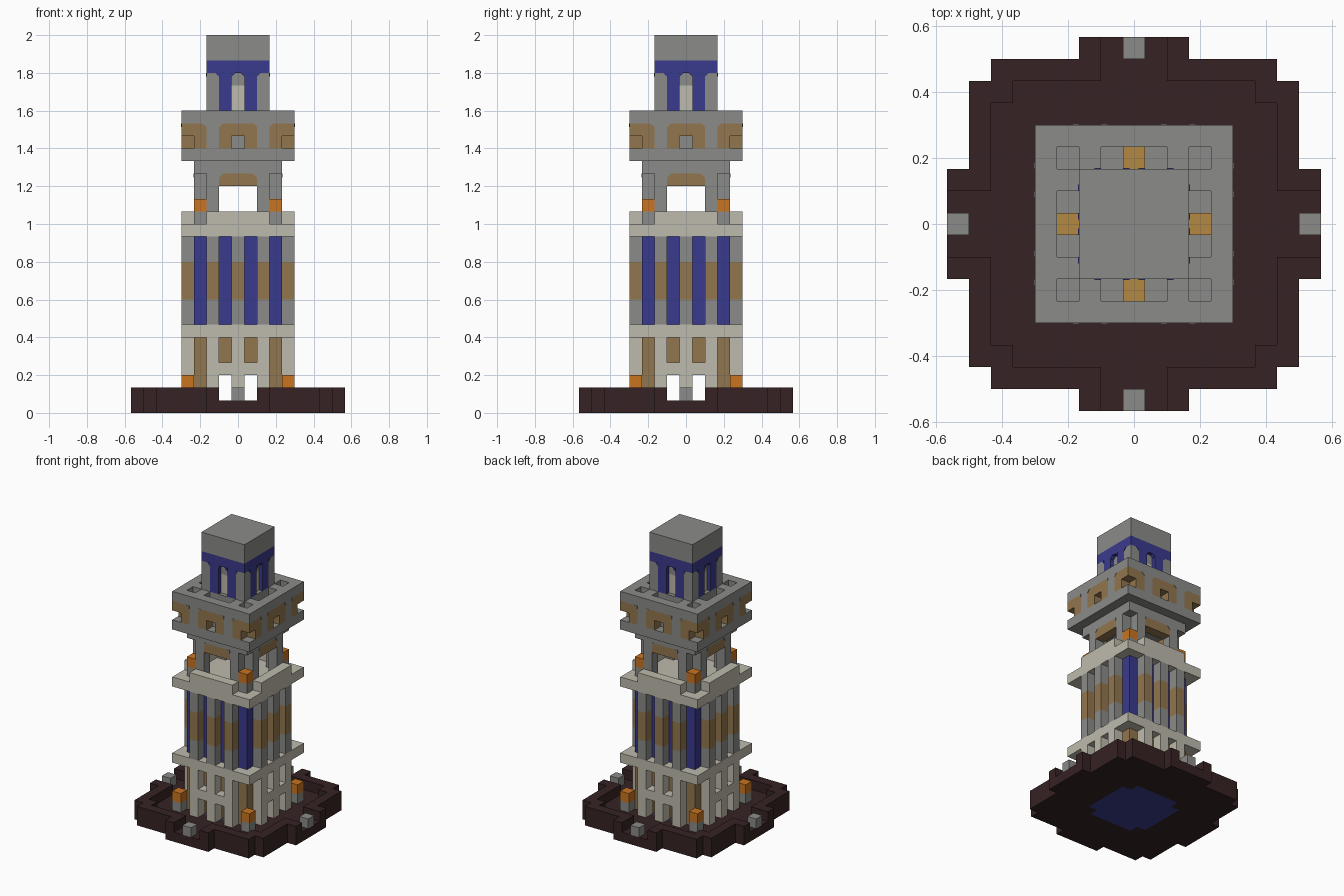
import bpy
import bmesh
import math
from mathutils import Matrix, Vector

default = bpy.data.objects.get("Cube")
if default:
    bpy.data.objects.remove(default, do_unlink=True)

CELL = 1 / 15  # side of one building block


def linear(channel):
    c = channel / 255
    return c / 12.92 if c < 0.04 else ((c + 0.055) / 1.055) ** 2.4


def material(name, hex_code):
    colour = [linear(c) for c in bytes.fromhex(hex_code)] + [1]
    mat = bpy.data.materials.new(name)
    mat.use_nodes = True
    mat.diffuse_color = colour
    bsdf = mat.node_tree.nodes["Principled BSDF"]
    bsdf.inputs["Base Color"].default_value = colour
    bsdf.inputs["Roughness"].default_value = 0.9
    return mat


STONE = material("grey stone", "8B8B89")
CREAM = material("cream stone", "BEBAAC")
BROWN = material("brown wood", "92764E")
BLUE = material("deep blue", "3A3A8E")
ORANGE = material("lantern orange", "C87420")
TAN = material("tan lamp", "B28842")
DARK = material("dark brick", "362223")


def extrude(bm, points, to_3d, depth):
    """Extrude a flat outline along a depth vector."""
    face = bm.faces.new([bm.verts.new(to_3d(a, b)) for a, b in points])
    new = bmesh.ops.extrude_face_region(bm, geom=[face])["geom"]
    moved = [g for g in new if isinstance(g, bmesh.types.BMVert)]
    bmesh.ops.translate(bm, verts=moved, vec=depth)


def finish(name, mat, bm, turns):
    """Repeat the geometry around the tower and make the object."""
    source = bm.verts[:] + bm.edges[:] + bm.faces[:]
    for i in range(1, turns):
        copy = bmesh.ops.duplicate(bm, geom=source)["geom"]
        verts = [g for g in copy if isinstance(g, bmesh.types.BMVert)]
        spin = Matrix.Rotation(math.tau * i / turns, 3, "Z")
        bmesh.ops.rotate(bm, verts=verts, cent=(0, 0, 0), matrix=spin)
    bmesh.ops.recalc_face_normals(bm, faces=bm.faces[:])
    bmesh.ops.scale(bm, vec=Vector((CELL, CELL, CELL)), verts=bm.verts[:])
    mesh = bpy.data.meshes.new(name)
    bm.to_mesh(mesh)
    bm.free()
    mesh.materials.append(mat)
    obj = bpy.data.objects.new(name, mesh)
    bpy.context.collection.objects.link(obj)


def blocks(name, mat, *ranges, turns=4):
    """Boxes given as inclusive block ranges in x, y and z."""
    bm = bmesh.new()
    for (x0, x1), (y0, y1), (z0, z1) in ranges:
        low = Vector((x0 - 0.5, y0 - 0.5, z0))
        high = Vector((x1 + 0.5, y1 + 0.5, z1 + 1))
        place = Matrix.Translation((low + high) / 2) @ Matrix.Diagonal((*(high - low), 1))
        bmesh.ops.create_cube(bm, size=1, matrix=place)
    finish(name, mat, bm, turns)


def slab(name, mat, half, z0, z1):
    blocks(name, mat, ((-half, half), (-half, half), (z0, z1)), turns=1)


def quarter(name, mat, points, z0, z1):
    """A quarter outline in plan, repeated four times."""
    bm = bmesh.new()
    extrude(bm, points, lambda a, b: (a, b, z0), (0, 0, z1 - z0))
    finish(name, mat, bm, 4)


def spandrels(name, mat, face, top, places, depth=0.1):
    """Small triangles that clip the upper corners of panels and arches."""
    bm = bmesh.new()
    for x, side in places:
        outline = [(x, top), (x + 0.3 * side, top), (x, top - 0.3)]
        extrude(bm, outline, lambda a, b: (a, -face - 0.04, b), (0, depth, 0))
    finish(name, mat, bm, 4)


# Stepped ground slab, its raised rim and the blue floor
rim_outer = [(2.5, 8.5), (2.5, 7.5), (6.5, 7.5), (6.5, 6.5),
             (7.5, 6.5), (7.5, 2.5), (8.5, 2.5)]
floor_hole = [(8.5, 0), (3.5, 0), (3.5, 2.5), (2.5, 2.5), (2.5, 3.5), (0, 3.5), (0, 8.5)]
rim_inner = [(8.5, 1.5), (6.5, 1.5), (6.5, 5.5), (5.5, 5.5),
             (5.5, 6.5), (1.5, 6.5), (1.5, 8.5)]
quarter("ground_slab", DARK, rim_outer + floor_hole, 0, 1)
quarter("ground_rim", DARK, rim_outer + rim_inner, 1, 2)
slab("floor_centre", BLUE, 2, 0, 0)
blocks("floor_arms", BLUE, ((-2, 2), (-3, -3), (0, 0)))
blocks("gate_posts", STONE, ((0, 0), (-8, -8), (1, 1)))

# Lanterns on posts at the foot and on the balcony
for level, out, z in (("ground", 4, 1), ("balcony", 3, 15)):
    spot = ((out, out), (-out, -out))
    blocks(level + "_lantern_posts", STONE, (*spot, (z, z)))
    blocks(level + "_lanterns", ORANGE, (*spot, (z + 1, z + 1)))

# Lower storey: hollow walls with doorways, pilasters and a cross bar
blocks("lower_walls", BROWN,
       ((-3, 3), (-3, -3), (3, 5)),
       *[(xs, (-3, -3), (1, 2)) for xs in ((-3, -2), (0, 0), (2, 3))])
PILASTERS = (-2, 0, 2)
blocks("lower_pilasters", CREAM, *[((x, x), (-4, -4), (1, 5)) for x in PILASTERS])
blocks("lower_bars", CREAM, *[((x, x), (-4, -4), (3, 3)) for x in (-1, 1)])
slab("lower_ledge", CREAM, 4, 6, 6)

# Middle storey: blue core with banded pilasters
slab("middle_core", BLUE, 3, 7, 13)
for band, mat, zs in (("bottom", STONE, (7, 8)), ("centre", BROWN, (9, 11)),
                      ("top", STONE, (12, 13))):
    blocks("middle_pilasters_" + band, mat, *[((x, x), (-4, -4), zs) for x in PILASTERS])

# Balcony and open arcade
slab("balcony_floor", CREAM, 4, 14, 14)
blocks("balcony_parapet", CREAM, ((-2, 2), (-4, -4), (15, 15)))
blocks("arcade_piers", STONE, *[((x, x), (-3, -3), (15, 18)) for x in (-2, 2)])
blocks("arcade_lintels", BROWN, ((-1, 1), (-3, -3), (18, 18)))
spandrels("lintel_corners", STONE, 3.5, 19, ((-1.5, 1), (1.5, -1)))
slab("arcade_roof", STONE, 3, 19, 19)

# Crown: panelled band with small openings and corner notches
slab("crown_base", STONE, 4, 20, 20)
slab("crown_core", STONE, 3, 21, 22)
blocks("crown_piers", STONE, *[((x, x), (-4, -4), (21, 22)) for x in (-2, 2)])
blocks("crown_panels", BROWN,
       *[((x, x), (-4, -4), (21, 21)) for x in (-3, -1, 1, 3)],
       *[(xs, (-4, -4), (22, 22)) for xs in ((-4, -3), (-1, 1), (3, 4))])
spandrels("crown_panel_corners", STONE, 4.5, 23,
          ((-1.5, 1), (1.5, -1), (2.5, 1), (-2.5, -1)))

# Crown top: outer wall, pits between the ties, and lamps in the pits
blocks("crown_wall", STONE, ((-4, 4), (-4, -4), (23, 23)))
blocks("crown_ties", STONE, *[((x, x), (-3, -3), (23, 23)) for x in (-2, 2)])
blocks("pit_lamps", TAN, ((0, 0), (-3, -3), (23, 22.1)))
slab("turret_base", STONE, 2, 23, 23)

# Turret: corner pillars, blue walls, shallow arched niches and a cap
slab("turret_core", BLUE, 1, 24, 26)
blocks("turret_pillars", STONE, ((2, 2), (-2, -2), (24, 26)))
blocks("turret_walls", BLUE, *[((x, x), (-2, -2), (24, 26)) for x in (-1, 1)])
blocks("niche_backs", CREAM, ((0, 0), (-1.6, -1.6), (24, 25)))
blocks("niche_heads", STONE, ((0, 0), (-1.6, -1.6), (26, 26)))
spandrels("niche_arches", BLUE, 2.5, 27, ((-0.5, 1), (0.5, -1)), depth=0.4)
spandrels("pillar_corners", BLUE, 2.5, 27, ((-1.5, -1), (1.5, 1)))
slab("turret_band", BLUE, 2, 27, 27)
slab("turret_cap", STONE, 2, 28, 29)
